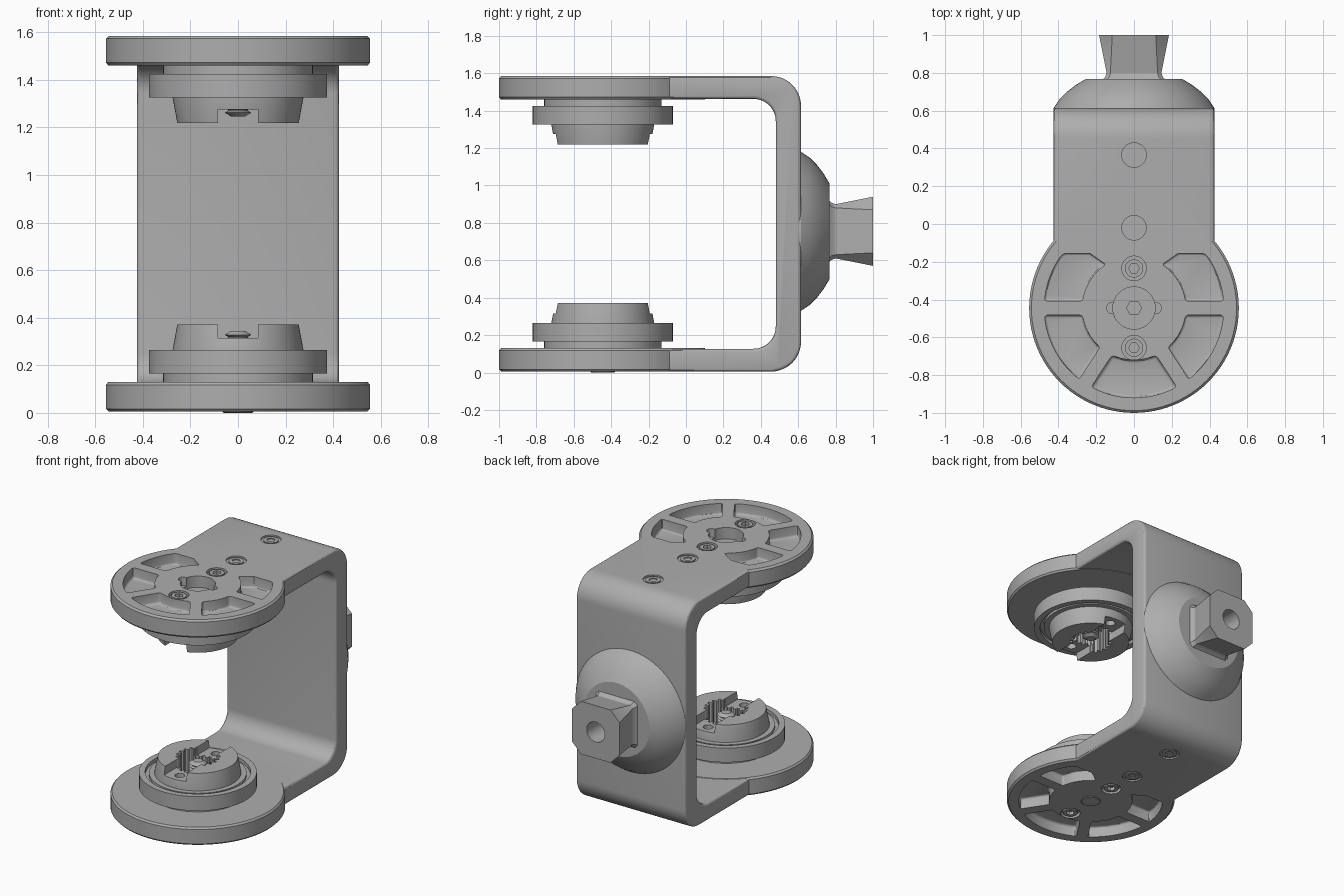
import bpy, bmesh, math
from math import sin, cos, asin, pi, radians
from mathutils import Matrix, Vector

H = 1.59           # overall height
DISC_Y = -0.445    # axis of the clamp discs
KNOB_Z = 0.755     # axis of the rear boss

if "Cube" in bpy.data.objects:
    bpy.data.objects.remove(bpy.data.objects["Cube"], do_unlink=True)

grey = bpy.data.materials.new("satin_grey")
grey.use_nodes = True
grey.diffuse_color = (0.42, 0.42, 0.42, 1)
grey.node_tree.nodes["Principled BSDF"].inputs["Base Color"].default_value = grey.diffuse_color


def finish(bm, name, matrix=None):
    if matrix:
        bm.transform(matrix)
    bmesh.ops.recalc_face_normals(bm, faces=bm.faces)
    mesh = bpy.data.meshes.new(name)
    bm.to_mesh(mesh)
    bm.free()
    mesh.materials.append(grey)
    obj = bpy.data.objects.new(name, mesh)
    bpy.context.collection.objects.link(obj)
    return obj


def lathe(name, profile, steps=72, matrix=None):
    bm = bmesh.new()
    verts = [bm.verts.new((r, 0, z)) for r, z in profile]
    edges = [bm.edges.new(p) for p in zip(verts, verts[1:])]
    if profile[0][0] > 0:
        edges.append(bm.edges.new((verts[-1], verts[0])))
    bmesh.ops.spin(bm, geom=verts + edges, cent=(0, 0, 0), axis=(0, 0, 1),
                   angle=2 * pi, steps=steps, use_duplicate=False)
    bmesh.ops.remove_doubles(bm, verts=bm.verts, dist=1e-5)
    return finish(bm, name, matrix or Matrix.Translation((0, DISC_Y, 0)))


def prism(name, outline, z0, z1, matrix=None):
    bm = bmesh.new()
    face = bm.faces.new([bm.verts.new((x, y, z0)) for x, y in outline])
    top = bmesh.ops.extrude_face_region(bm, geom=[face])["geom"]
    bmesh.ops.translate(bm, vec=(0, 0, z1 - z0),
                        verts=[v for v in top if isinstance(v, bmesh.types.BMVert)])
    return finish(bm, name, matrix)


def ngon(r, n, x=0, y=0):
    return [(x + r * cos(2 * pi * i / n), y + r * sin(2 * pi * i / n)) for i in range(n)]


def apply(obj, kind, **settings):
    mod = obj.modifiers.new(kind.lower(), kind)
    for key, value in settings.items():
        setattr(mod, key, value)
    with bpy.context.temp_override(object=obj, active_object=obj, selected_objects=[obj]):
        bpy.ops.object.modifier_apply(modifier=mod.name)


def boolean(obj, others, operation="DIFFERENCE"):
    for other in others:
        apply(obj, "BOOLEAN", object=other, operation=operation, solver="EXACT")
        bpy.data.objects.remove(other, do_unlink=True)


def bevel(obj, width, segments=3):
    apply(obj, "BEVEL", width=width, segments=segments, limit_method="ANGLE",
          angle_limit=radians(35))


def upper_copy(obj, name):
    bm = bmesh.new()
    bm.from_mesh(obj.data)
    return finish(bm, name, Matrix.Translation((0, 0, H)) @ Matrix.Diagonal((1, 1, -1, 1)))


def arc(cy, cz, r, a0, a1, n=12):
    return [(cy + r * cos(radians(a0 + (a1 - a0) * i / n)),
             cz + r * sin(radians(a0 + (a1 - a0) * i / n))) for i in range(n + 1)]


# U-shaped bracket, outlined in (y, z) and extruded across x
lo, hi, end = 0.005, H - 0.005, -0.12
outline = [(end, lo)] + arc(0.455, lo + 0.16, 0.16, -90, 0) + arc(0.455, hi - 0.16, 0.16, 0, 90)
outline += [(end, hi), (end, hi - 0.122)]
outline += arc(0.36, hi - 0.242, 0.12, 90, 0) + arc(0.36, lo + 0.242, 0.12, 0, -90)
outline += [(end, lo + 0.122)]
to_yz = Matrix(((0, 0, 1, 0), (1, 0, 0, 0), (0, 1, 0, 0), (0, 0, 0, 1)))
frame = prism("bracket_frame", outline, -0.425, 0.425, to_yz)
bevel(frame, 0.018)

# Round clamp discs joined to the arms
disc = [(0, lo), (0.543, lo), (0.555, lo + 0.012), (0.555, 0.118), (0.545, 0.13), (0, 0.13)]
lower_disc = lathe("disc", disc, 96)
boolean(frame, [lower_disc, upper_copy(lower_disc, "disc_top")], "UNION")


# Rounded pockets between the spokes of each disc
def pocket(a0, a1):
    points, rib, n = [], 0.038, 14
    for r, flip in ((0.475, False), (0.275, True)):
        s, e = radians(a0) + asin(rib / r), radians(a1) - asin(rib / r)
        side = [(r * cos(s + (e - s) * i / n), min(r * sin(s + (e - s) * i / n), 0.29))
                for i in range(n + 1)]
        points += side[::-1] if flip else side
    cutter = prism("pocket_cutter", points, -0.1, 0.08, Matrix.Translation((0, DISC_Y, 0)))
    bevel(cutter, 0.022)
    return cutter


cutters = [pocket(*span) for span in ((0, 65), (-57, 0), (-123, -57), (180, 237), (115, 180))]

# Counterbores for the four screws of each arm
screws = ((-0.655, 0.025), (-0.235, 0.025), (-0.02, 0.01), (0.365, 0.01))
cutters += [prism("bore_cutter", ngon(0.065, 32, 0, y), -0.1, lo + depth) for y, depth in screws]
cutters += [upper_copy(c, "upper_cutter") for c in cutters]

# Central recess with two ears and a hex socket, upper disc only
for r, n, x, depth in ((0.112, 48, 0, 0.08), (0.03, 20, 0.115, 0.06),
                       (0.03, 20, -0.115, 0.06), (0.04, 6, 0, 0.105)):
    cutters.append(prism("recess_cutter", ngon(r, n, x, DISC_Y), hi - depth, H + 0.1))
boolean(frame, cutters)

# Socket screw heads
for i, (y, depth) in enumerate(screws):
    head = prism(f"lower_screw_{i}", ngon(0.048, 32, 0, y), lo + 0.003, lo + 0.04)
    boolean(head, [prism("hex_cutter", ngon(0.028, 6, 0, y), -0.1, lo + 0.025)])
    upper_copy(head, f"upper_screw_{i}")

# Thin cap on the underside
lathe("lower_centre_cap", [(0, 0), (0.06, 0), (0.065, 0.004), (0.065, 0.01), (0, 0.01)], 32)

# Stepped collar with a ring groove
collar = lathe("lower_collar", [
    (0, 0.12), (0.315, 0.12), (0.315, 0.165), (0.375, 0.165), (0.375, 0.265), (0.335, 0.265),
    (0.335, 0.24), (0.31, 0.24), (0.31, 0.258), (0.2, 0.258), (0.2, 0.2), (0, 0.2)])
upper_copy(collar, "upper_collar")

# Tapered hub with drive slot, splined bore and pin holes
hub = lathe("lower_hub", [(0, 0.19), (0.275, 0.19), (0.275, 0.265), (0.255, 0.372), (0, 0.372)])
spline = [(r * cos(a), r * sin(a) + DISC_Y) for k in range(20)
          for r, a in ((0.14, 2 * pi * (k - 0.2) / 20), (0.14, 2 * pi * (k + 0.2) / 20),
                       (0.12, 2 * pi * (k + 0.3) / 20), (0.12, 2 * pi * (k + 0.7) / 20))]
slot = [(x, DISC_Y + y) for x, y in ((-0.085, -0.4), (0.085, -0.4), (0.085, 0.4), (-0.085, 0.4))]
boolean(hub, [prism("slot_cutter", slot, 0.315, 0.5),
              prism("spline_cutter", spline, 0.22, 0.5)]
        + [prism("pin_cutter", ngon(0.032, 24, 0, DISC_Y + y), 0.25, 0.5) for y in (-0.2, 0.2)])
upper_copy(hub, "upper_hub")

# Threaded stud inside the bore
thread = [(0, 0.21)]
for i in range(6):
    z = 0.22 + i * 0.02
    thread += [(0.042, z), (0.056, z + 0.008), (0.042, z + 0.016)]
stud = lathe("lower_stud", thread + [(0.03, 0.345), (0, 0.345)], 32)
upper_copy(stud, "upper_stud")

# Domed boss on the back of the bracket
to_back = Matrix.Translation((0, 0, KNOB_Z)) @ Matrix.Rotation(-pi / 2, 4, "X")
lathe("rear_boss", [(0, 0.58), (0.425, 0.58), (0.425, 0.615), (0.395, 0.66), (0.355, 0.7),
                    (0.31, 0.735), (0.255, 0.768), (0, 0.768)], 72, to_back)

# Flared square knob with chamfered corners and a bore
bm = bmesh.new()
rings = []
for y, h, c in ((0.755, 0.172, 0.15), (0.78, 0.152, 0.13), (0.8, 0.145, 0.125), (1.0, 0.185, 0.115)):
    corners = ((h, -c), (h, c), (c, h), (-c, h), (-h, c), (-h, -c), (-c, -h), (c, -h))
    rings.append([bm.verts.new((a, b, y)) for a, b in corners])
for low, high in zip(rings, rings[1:]):
    for i in range(8):
        j = (i + 1) % 8
        bm.faces.new((low[i], low[j], high[j], high[i]))
bm.faces.new(rings[0])
bm.faces.new(rings[-1])
knob = finish(bm, "rear_knob", to_back)
boolean(knob, [prism("knob_bore_cutter", ngon(0.07, 40), 0.82, 1.1, to_back)])

# Smooth shading with sharp edges kept
for obj in bpy.context.scene.objects:
    if obj.type == "MESH":
        obj.select_set(True)
        bpy.context.view_layer.objects.active = obj
bpy.ops.object.shade_smooth_by_angle(angle=radians(30))
